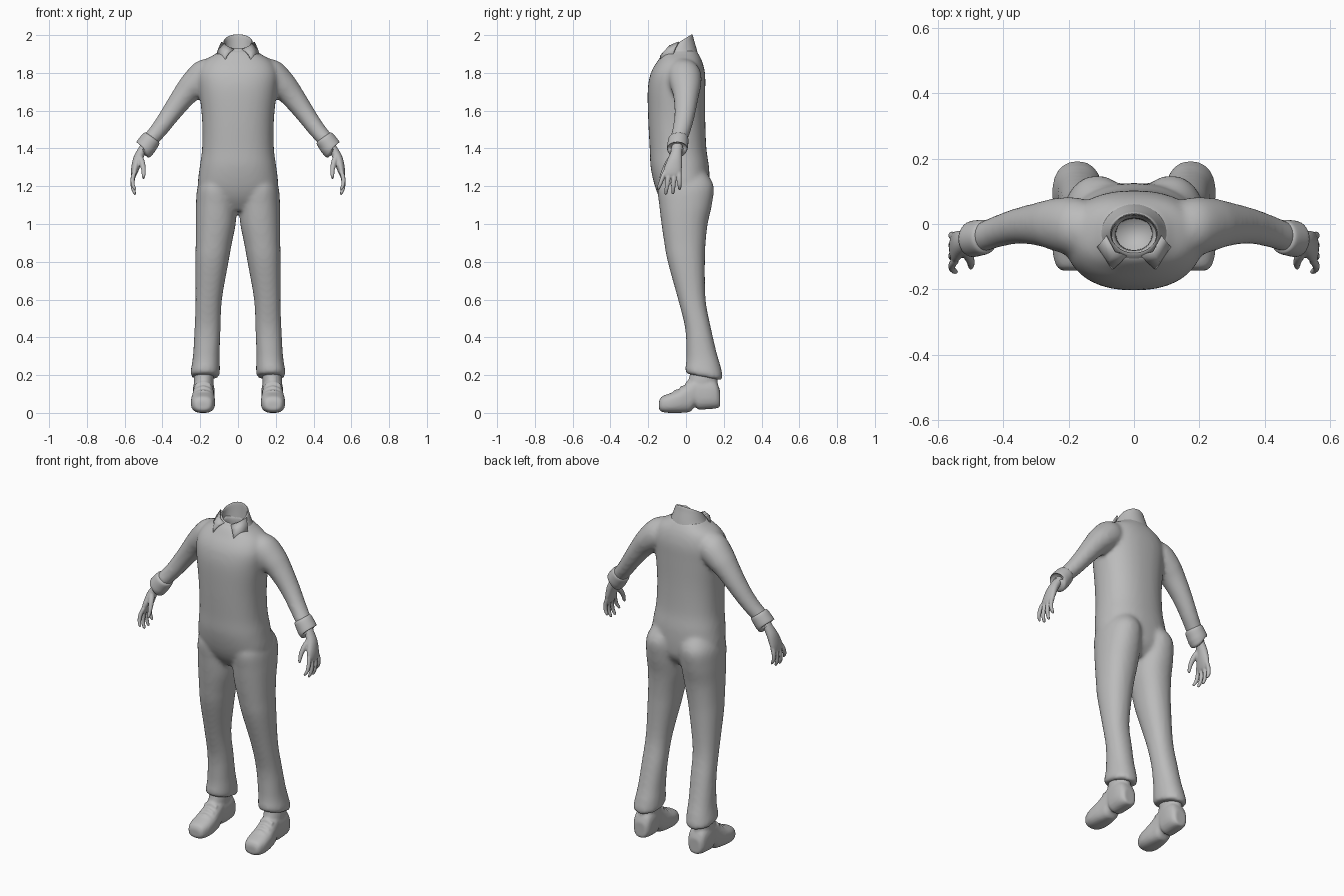
import bpy, bmesh, math
from mathutils import Vector

grey = bpy.data.materials.new("plain_grey")
grey.diffuse_color = (0.5, 0.5, 0.5, 1)


def catmull(a, b, c, d, t):
    return 0.5 * (2*b + (c-a)*t + (2*a-5*b+4*c-d)*t*t + (3*b-a-3*c+d)*t**3)


def spow(v, e):
    return math.copysign(abs(v) ** (2 / e), v)


def loft(bm, rings, e=2.0, n=32, sub=4, flip=False):
    """Smooth closed tube through rings of (centre, half axis u, half axis v)."""
    rings = [tuple(Vector(p) for p in r) for r in rings]
    dense = []
    for i in range(len(rings) - 1):
        q = [rings[max(0, min(len(rings)-1, i+k))] for k in (-1, 0, 1, 2)]
        for s in range(sub):
            dense.append([catmull(q[0][k], q[1][k], q[2][k], q[3][k], s/sub) for k in range(3)])
    dense.append(rings[-1])
    loops = []
    for c, u, v in dense:
        row = []
        for j in range(n):
            a = 2 * math.pi * j / n
            p = c + u * spow(math.cos(a), e) + v * spow(math.sin(a), e)
            row.append(bm.verts.new((-p.x if flip else p.x, p.y, p.z)))
        loops.append(row)
    fs = [bm.faces.new((a[j], a[(j+1) % n], b[(j+1) % n], b[j]))
          for a, b in zip(loops, loops[1:]) for j in range(n)]
    fs += [bm.faces.new(loops[0][::-1]), bm.faces.new(loops[-1])]
    bmesh.ops.recalc_face_normals(bm, faces=fs)


def level(z, xc, rx, yf, yb, tilt=0):
    """Horizontal ring given by its front and back edges."""
    return ((xc, (yf+yb)/2, z), (rx, 0, 0), (0, (yb-yf)/2, tilt))


def along(path):
    """Rings across a path of (x, y, z, radius in the xz plane, radius in y)."""
    out = []
    for i, (x, y, z, r, ry) in enumerate(path):
        a, b = path[max(0, i-1)], path[min(len(path)-1, i+1)]
        d = Vector((b[0]-a[0], 0, b[2]-a[2])).normalized()
        out.append(((x, y, z), (-d.z*r, 0, d.x*r), (0, ry, 0)))
    return out


def finish(name, bm, voxel=0, smooth=0, mirror=False):
    me = bpy.data.meshes.new(name)
    bm.to_mesh(me)
    bm.free()
    ob = bpy.data.objects.new(name, me)
    bpy.context.collection.objects.link(ob)
    me.materials.append(grey)
    me.shade_smooth()
    if voxel:
        m = ob.modifiers.new("blend", 'REMESH')
        m.mode, m.voxel_size, m.use_smooth_shade = 'VOXEL', voxel, True
    if smooth:
        m = ob.modifiers.new("soften", 'SMOOTH')
        m.factor, m.iterations = 0.5, smooth
    if mirror:
        ob.modifiers.new("mirror", 'MIRROR').use_mirror_merge = False
    return ob


# Suit: torso with a hollow neck, legs and sleeves blended together
bm = bmesh.new()
loft(bm, [level(*r) for r in (
    (1.07, 0, .09, -.09, .07), (1.13, 0, .18, -.135, .115), (1.2, 0, .212, -.165, .125),
    (1.3, 0, .203, -.187, .122), (1.4, 0, .19, -.192, .108), (1.55, 0, .19, -.2, .102),
    (1.7, 0, .205, -.203, .102), (1.78, 0, .212, -.192, .102), (1.83, 0, .20, -.172, .095),
    (1.87, 0, .17, -.145, .082), (1.90, 0, .12, -.125, .066), (1.92, 0, .09, -.105, .05),
    (1.92, 0, .06, -.085, .02), (1.85, 0, .055, -.08, .02), (1.72, 0, .05, -.08, .02))],
    e=2.3, n=48)
leg = [level(*r) for r in (
    (1.27, .10, .08, -.11, .11), (1.2, .112, .102, -.15, .147), (1.1, .115, .108, -.142, .137),
    (1.0, .118, .106, -.13, .115), (.9, .128, .096, -.115, .104), (.8, .138, .088, -.097, .1),
    (.6, .155, .07, -.042, .104), (.45, .161, .069, -.005, .132), (.32, .167, .07, .002, .162),
    (.26, .17, .074, .0, .182, -.008), (.215, .174, .078, -.004, .194, -.018),
    (.195, .174, .075, .0, .19, -.018), (.19, .174, .06, .015, .175, -.015))]
sleeve = along([(.10, -.02, 1.83, .06, .07), (.17, -.01, 1.79, .085, .09),
                (.235, -.002, 1.735, .076, .082), (.285, .0, 1.68, .064, .068),
                (.35, -.005, 1.593, .053, .056), (.41, -.02, 1.51, .046, .05),
                (.46, -.038, 1.45, .043, .047), (.49, -.045, 1.41, .04, .044)])
for f in (False, True):
    loft(bm, leg, e=2.2, flip=f)
    loft(bm, sleeve, flip=f)
finish("suit", bm, voxel=.011, smooth=8)

# Standing collar, open at the top
bm = bmesh.new()
loft(bm, [((0, -.035, 1.865), (.135, 0, 0), (0, .105, .0)),
          ((0, -.037, 1.905), (.104, 0, 0), (0, .094, .018)),
          ((0, -.033, 1.945), (.086, 0, 0), (0, .075, .03)),
          ((0, -.03, 1.964), (.077, 0, 0), (0, .065, .037)),
          ((0, -.03, 1.962), (.07, 0, 0), (0, .058, .035)),
          ((0, -.033, 1.92), (.068, 0, 0), (0, .056, .015)),
          ((0, -.035, 1.85), (.06, 0, 0), (0, .05, 0))], n=40)
finish("collar", bm)

# Folded collar points
bm = bmesh.new()
top = [(.022, -.098, 1.925), (.06, -.09, 1.945), (.088, -.04, 1.966)]
mid = [(.045, -.122, 1.91), (.078, -.115, 1.915), (.104, -.06, 1.93)]
low = [(.062, -.137, 1.89), (.074, -.14, 1.845), (.114, -.07, 1.9)]
rows = [[bm.verts.new(p) for p in r] for r in (top, mid, low)]
for a, b in zip(rows, rows[1:]):
    for j in range(2):
        bm.faces.new((a[j], b[j], b[j+1], a[j+1]))
flap = finish("collar_points", bm, mirror=True)
flap.modifiers.new("thickness", 'SOLIDIFY').thickness = .008

# Rolled sleeve cuffs
bm = bmesh.new()
loft(bm, along([(.452, -.04, 1.46, .038, .04), (.457, -.04, 1.453, .05, .052),
                (.477, -.043, 1.426, .054, .055), (.494, -.046, 1.402, .054, .055),
                (.499, -.047, 1.395, .047, .048), (.498, -.046, 1.4, .03, .03)]), n=28)
finish("sleeve_cuff", bm, mirror=True)

# Hands: palm, four curled fingers and a thumb
bm = bmesh.new()
loft(bm, along([(.485, -.045, 1.42, .024, .03), (.51, -.05, 1.385, .024, .03),
                (.53, -.058, 1.345, .025, .038), (.543, -.068, 1.30, .022, .047),
                (.551, -.073, 1.265, .016, .047), (.553, -.074, 1.25, .01, .04)]), n=24)
for y, spread, tip in ((-.036, .002, 1.18), (-.061, -.008, 1.157),
                       (-.087, -.02, 1.155), (-.111, -.035, 1.18)):
    h = 1.28 - tip
    loft(bm, along([(.546, y, 1.28, .012, .012), (.557, y + spread*.4, 1.28-h*.35, .012, .0125),
                    (.557, y + spread*.75, 1.28-h*.7, .0105, .0115),
                    (.547, y + spread, tip+.008, .008, .009), (.542, y + spread, tip, .004, .005)]), n=12)
loft(bm, along([(.522, -.07, 1.36, .016, .02), (.508, -.095, 1.325, .016, .018),
                (.5, -.117, 1.285, .0125, .013), (.5, -.13, 1.25, .009, .01),
                (.502, -.133, 1.238, .004, .005)]), n=12)
finish("hand", bm, voxel=.005, smooth=3, mirror=True)

# Shoes: foot with raised heel, ankle and lace ridges
bm = bmesh.new()
foot = ((-.143, .032, .02, .06), (-.13, .05, .006, .085), (-.09, .063, 0, .102), (-.04, .063, 0, .122),
        (0, .058, .002, .15), (.025, .055, .008, .17), (.045, .053, .03, .185), (.06, .053, .03, .19),
        (.065, .055, .018, .19), (.12, .058, .02, .185), (.16, .052, .024, .165), (.18, .036, .03, .12))
loft(bm, [((.184 - .02*y, y, (b+t)/2), (w, 0, 0), (0, 0, (t-b)/2)) for y, w, b, t in foot], e=2.6)
loft(bm, [level(*r) for r in ((.10, .182, .05, .0, .17), (.16, .182, .052, .008, .168),
                              (.2, .18, .052, .02, .165), (.26, .178, .048, .03, .16))], n=24)
for y, z in ((-.055, .115), (-.022, .135), (.008, .16)):
    loft(bm, [((.184 + dx, y, z - abs(dx)*.35), (0, .01, .006), (0, -.004, .008))
              for dx in (-.04, 0, .04)], n=10)
finish("shoe", bm, voxel=.007, smooth=3, mirror=True)
